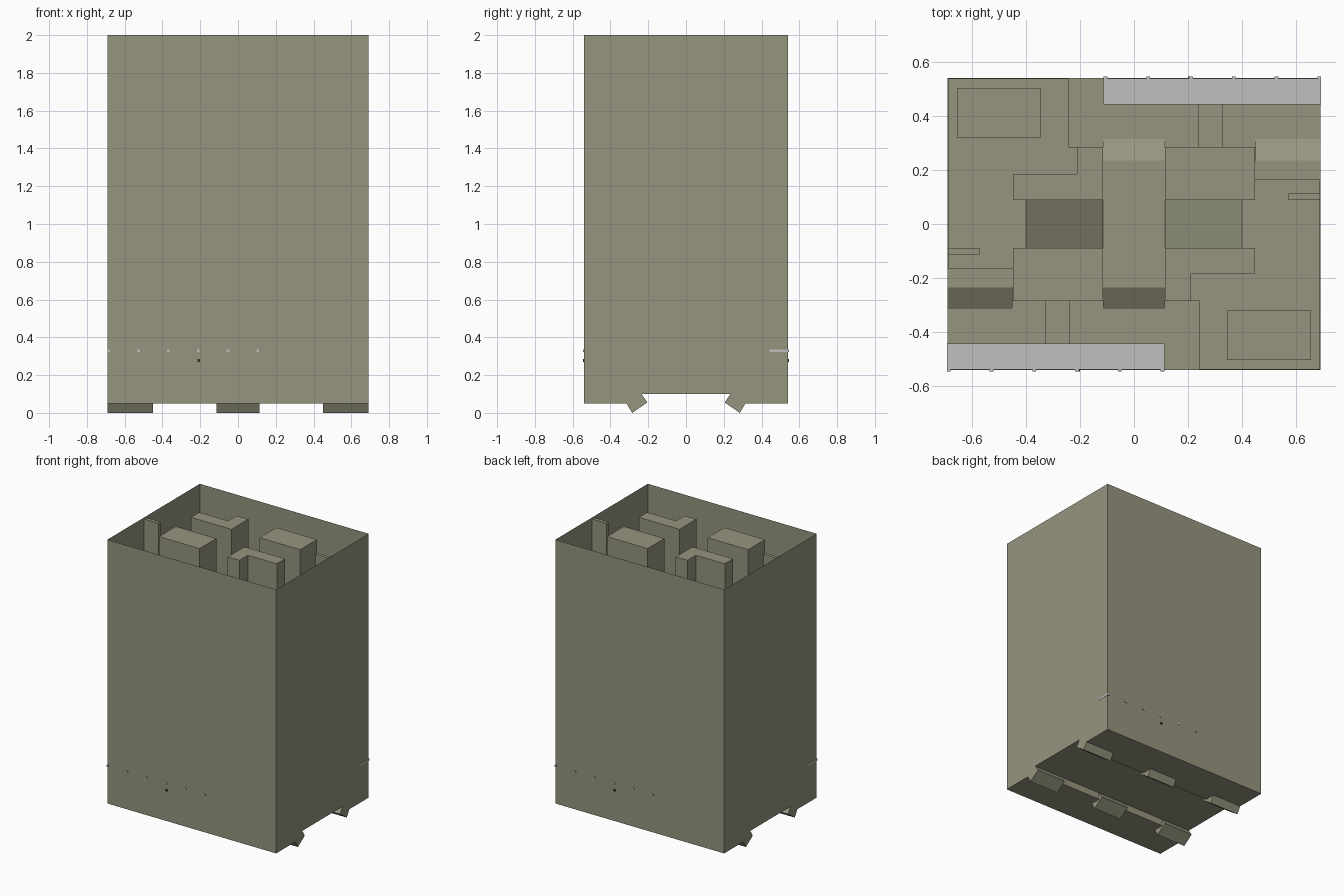
import bpy
import bmesh

cube = bpy.data.objects.get("Cube")
if cube:
    bpy.data.objects.remove(cube, do_unlink=True)


def material(name, rgb):
    mat = bpy.data.materials.new(name)
    mat.use_nodes = True
    mat.diffuse_color = (*rgb, 1)
    mat.node_tree.nodes["Principled BSDF"].inputs["Base Color"].default_value = (*rgb, 1)
    return mat


OLIVE = material("olive_grey", (0.305, 0.301, 0.212))
SILVER = material("silver_grey", (0.527, 0.527, 0.527))
DARK = material("dark_grey", (0.03, 0.03, 0.03))

# Half sizes of the case, its top and the floor levels
HX, HY, TOP, FLOOR, CHANNEL = 0.69, 0.54, 2.0, 0.05, 0.1
TOWER_TOP = 1.99
DECK = 0.35


def finish(name, bm, mat):
    bmesh.ops.recalc_face_normals(bm, faces=bm.faces)
    mesh = bpy.data.meshes.new(name)
    bm.to_mesh(mesh)
    bm.free()
    mesh.materials.append(mat)
    obj = bpy.data.objects.new(name, mesh)
    bpy.context.collection.objects.link(obj)
    return obj


def prism(name, outline, place, low, high, mat=OLIVE):
    """Closed prism: place(u, v, w) maps the outline and the extrusion to space."""
    bm = bmesh.new()
    a = [bm.verts.new(place(u, v, low)) for u, v in outline]
    b = [bm.verts.new(place(u, v, high)) for u, v in outline]
    bm.faces.new(a)
    bm.faces.new(b)
    for i in range(len(a)):
        j = (i + 1) % len(a)
        bm.faces.new((a[i], a[j], b[j], b[i]))
    return finish(name, bm, mat)


def rect(x0, x1, y0, y1):
    return [(x0, y0), (x1, y0), (x1, y1), (x0, y1)]


# Open-topped case, with a rail channel along its underside
profile = [(-HY, TOP), (-HY, FLOOR), (-0.235, FLOOR), (-0.235, CHANNEL),
           (0.235, CHANNEL), (0.235, FLOOR), (HY, FLOOR), (HY, TOP)]
bm = bmesh.new()
ends = [[bm.verts.new((x, y, z)) for y, z in profile] for x in (-HX, HX)]
for i in range(len(profile) - 1):
    bm.faces.new((ends[0][i], ends[0][i + 1], ends[1][i + 1], ends[1][i]))
for end in ends:
    bm.faces.new(end)
finish("case_shell", bm, OLIVE)

# Everything else comes in pairs, turned half round the upright axis
for s, side in ((1, "back"), (-1, "front")):

    def upright(x, y, z):
        return (s * x, s * y, z)

    def along_x(y, z, x):
        return (s * x, s * y, z)

    def along_y(x, z, y):
        return (s * x, s * y, z)

    # Tilted rail hooks under the case
    hook = [(0.315, 0.05), (0.285, 0.0), (0.205, 0.055), (0.235, 0.1)]
    for x0, x1, pos in ((-HX, -0.45, "outer"), (-0.115, 0.115, "middle"), (0.45, HX, "inner")):
        prism(f"{side}_{pos}_hook", hook, along_x, x0, x1)

    # Tall towers, plain and notched, and the thin wall fin
    prism(f"{side}_plain_tower", rect(0.115, 0.447, 0.088, 0.284), upright, CHANNEL, TOWER_TOP)
    notched = [(-0.447, 0.088), (-0.115, 0.088), (-0.115, 0.284),
               (-0.21, 0.284), (-0.21, 0.185), (-0.447, 0.185)]
    prism(f"{side}_notched_tower", notched, upright, CHANNEL, TOWER_TOP)
    prism(f"{side}_wall_fin", rect(0.572, 0.688, 0.088, 0.113), upright, CHANNEL, TOWER_TOP)

    # Raised deck with a ramp falling to the middle and a low pad
    deck = [(-0.688, 0.538), (-0.243, 0.538), (-0.243, 0.284), (-0.115, 0.284),
            (-0.115, 0.088), (-0.4, 0.088), (-0.4, -0.088), (-0.447, -0.088),
            (-0.447, -0.165), (-0.688, -0.165)]
    prism(f"{side}_deck", deck, upright, CHANNEL + 0.002, DECK)
    ramp = [(-0.4, CHANNEL + 0.002), (-0.115, CHANNEL + 0.002), (-0.115, 0.12), (-0.4, DECK)]
    prism(f"{side}_ramp", ramp, along_y, -0.088, 0.088)
    prism(f"{side}_pad", rect(-0.655, -0.345, 0.32, 0.503), upright, DECK, DECK + 0.03)

    # Rib below the shelf
    prism(f"{side}_rib", rect(0.237, 0.33, 0.284, 0.535), upright, FLOOR + 0.002, 0.3)

    # Thin silver shelf with a row of pins through the wall
    prism(f"{side}_shelf", rect(-0.113, HX + 0.002, 0.443, HY - 0.001), upright, 0.323, 0.335, SILVER)
    for i in range(6):
        x = -0.105 + i * 0.158
        prism(f"{side}_pin_{i + 1}", rect(x - 0.007, x + 0.007, 0.5, HY + 0.005),
              upright, 0.322, 0.336, SILVER)
    prism(f"{side}_lower_pin", rect(0.2, 0.214, 0.52, HY + 0.005), upright, 0.27, 0.284, DARK)
